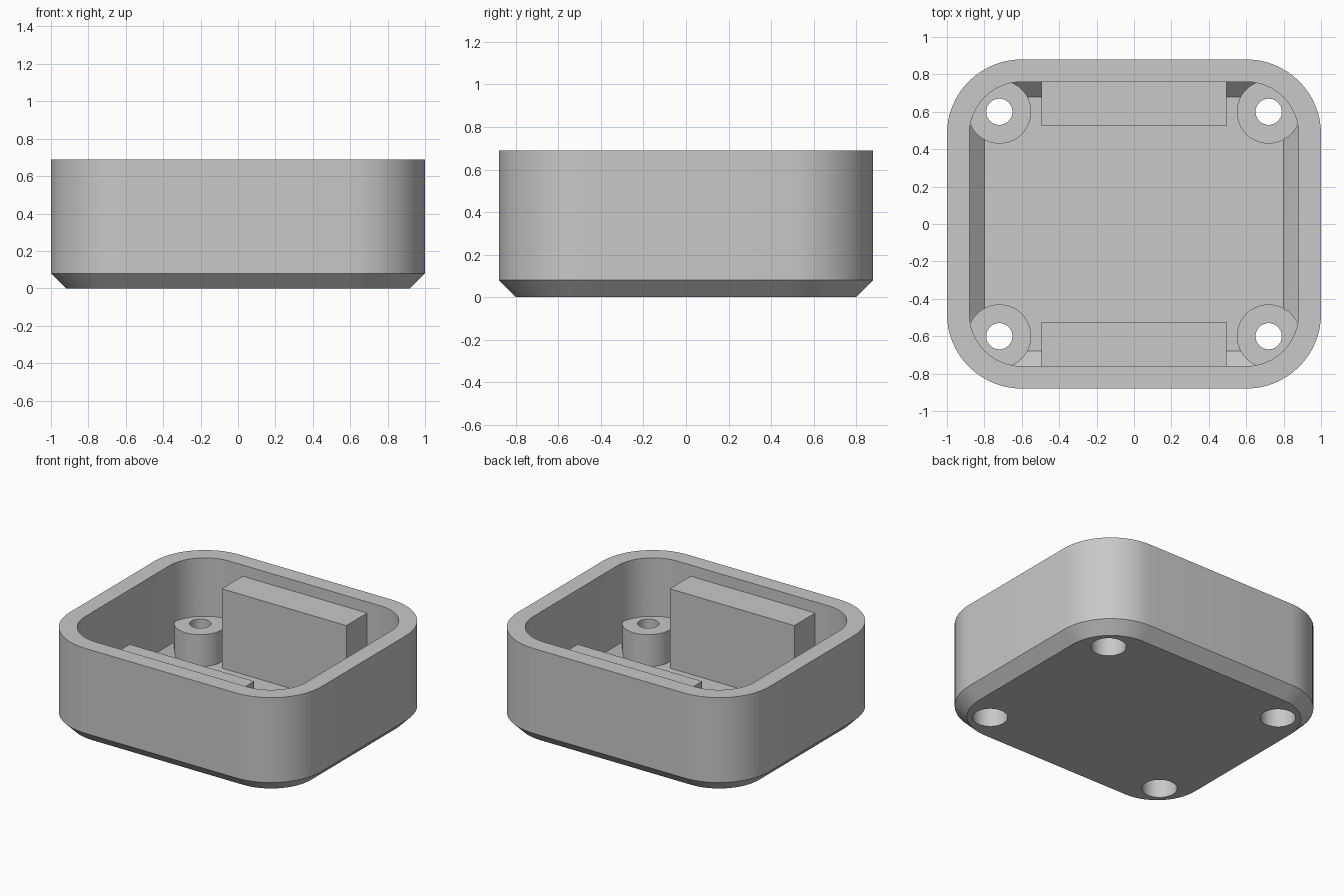
import bpy, bmesh, math

cube = bpy.data.objects.get("Cube")
if cube:
    bpy.data.objects.remove(cube, do_unlink=True)

HALF_X, HALF_Y, CORNER = 1.0, 0.88, 0.40
HEIGHT, FLOOR, CHAMFER, WALL = 0.69, 0.04, 0.08, 0.12
BOSS_X, BOSS_Y, BOSS_TOP = 0.72, 0.60, 0.27

grey = bpy.data.materials.new("light_grey_plastic")
grey.use_nodes = True
colour = (0.58, 0.58, 0.58, 1)
grey.diffuse_color = colour
grey.node_tree.nodes["Principled BSDF"].inputs["Base Color"].default_value = colour


def make_object(name, bm):
    bmesh.ops.recalc_face_normals(bm, faces=bm.faces)
    mesh = bpy.data.meshes.new(name)
    bm.to_mesh(mesh)
    bm.free()
    mesh.materials.append(grey)
    obj = bpy.data.objects.new(name, mesh)
    bpy.context.collection.objects.link(obj)
    return obj


def loft(bm, rings):
    """Join closed rings of points into a capped solid."""
    loops = [[bm.verts.new(p) for p in ring] for ring in rings]
    n = len(loops[0])
    for a, b in zip(loops, loops[1:]):
        for i in range(n):
            j = (i + 1) % n
            bm.faces.new((a[i], a[j], b[j], b[i]))
    bm.faces.new(loops[0])
    bm.faces.new(loops[-1])


def rounded_ring(inset, z, steps=16):
    """Rounded rectangle, moved inwards from the outer wall."""
    points = []
    r = CORNER - inset
    for q, (sx, sy) in enumerate([(1, 1), (-1, 1), (-1, -1), (1, -1)]):
        for s in range(steps + 1):
            a = (q + s / steps) * math.pi / 2
            points.append((sx * (HALF_X - CORNER) + r * math.cos(a),
                           sy * (HALF_Y - CORNER) + r * math.sin(a), z))
    return points


def circle_ring(x, y, radius, z, steps=48):
    angles = [2 * math.pi * i / steps for i in range(steps)]
    return [(x + radius * math.cos(a), y + radius * math.sin(a), z) for a in angles]


def cut(obj, cutter):
    mod = obj.modifiers.new("screw_holes", "BOOLEAN")
    mod.operation = "DIFFERENCE"
    mod.solver = "EXACT"
    mod.object = cutter
    bpy.context.view_layer.update()
    graph = bpy.context.evaluated_depsgraph_get()
    mesh = bpy.data.meshes.new_from_object(obj.evaluated_get(graph))
    obj.modifiers.clear()
    obj.data = mesh


# Open tray with chamfered base, inside and out
bm = bmesh.new()
tray_profile = [(CHAMFER, 0), (0, CHAMFER), (0, HEIGHT), (WALL, HEIGHT),
                (WALL, FLOOR + CHAMFER), (WALL + CHAMFER, FLOOR)]
loft(bm, [rounded_ring(inset, z) for inset, z in tray_profile])
tray = make_object("tray", bm)

# Counterbored screw hole cutters
corners = [(sx, sy) for sx in (1, -1) for sy in (1, -1)]
bore_profile = [(0.115, -0.1), (0.115, 0.19), (0.07, 0.19), (0.07, 0.5)]
bm = bmesh.new()
for sx, sy in corners:
    loft(bm, [circle_ring(sx * BOSS_X, sy * BOSS_Y, r, z) for r, z in bore_profile])
cutter = make_object("screw_hole_cutter", bm)
cutter.hide_render = True
cut(tray, cutter)
parts = [tray]

# Screw bosses in the corners
for sx, sy in corners:
    bm = bmesh.new()
    loft(bm, [circle_ring(sx * BOSS_X, sy * BOSS_Y, 0.17, z) for z in (FLOOR, BOSS_TOP)])
    name = ("back" if sy > 0 else "front") + ("_left" if sx > 0 else "_right") + "_boss"
    boss = make_object(name, bm)
    cut(boss, cutter)
    parts.append(boss)
bpy.data.objects.remove(cutter, do_unlink=True)

# Support blocks against the front and back walls
for side, name in ((1, "back_support_block"), (-1, "front_support_block")):
    bm = bmesh.new()
    outline = [(-0.495, 0.523), (0.495, 0.523), (0.495, 0.78), (-0.495, 0.78)]
    loft(bm, [[(x, side * y, z) for x, y in outline] for z in (FLOOR - 0.01, 0.61)])
    parts.append(make_object(name, bm))

# Smooth the round walls, keep the edges crisp
bpy.ops.object.select_all(action="DESELECT")
for obj in parts:
    obj.select_set(True)
bpy.context.view_layer.objects.active = tray
bpy.ops.object.shade_smooth_by_angle(angle=math.radians(30))
